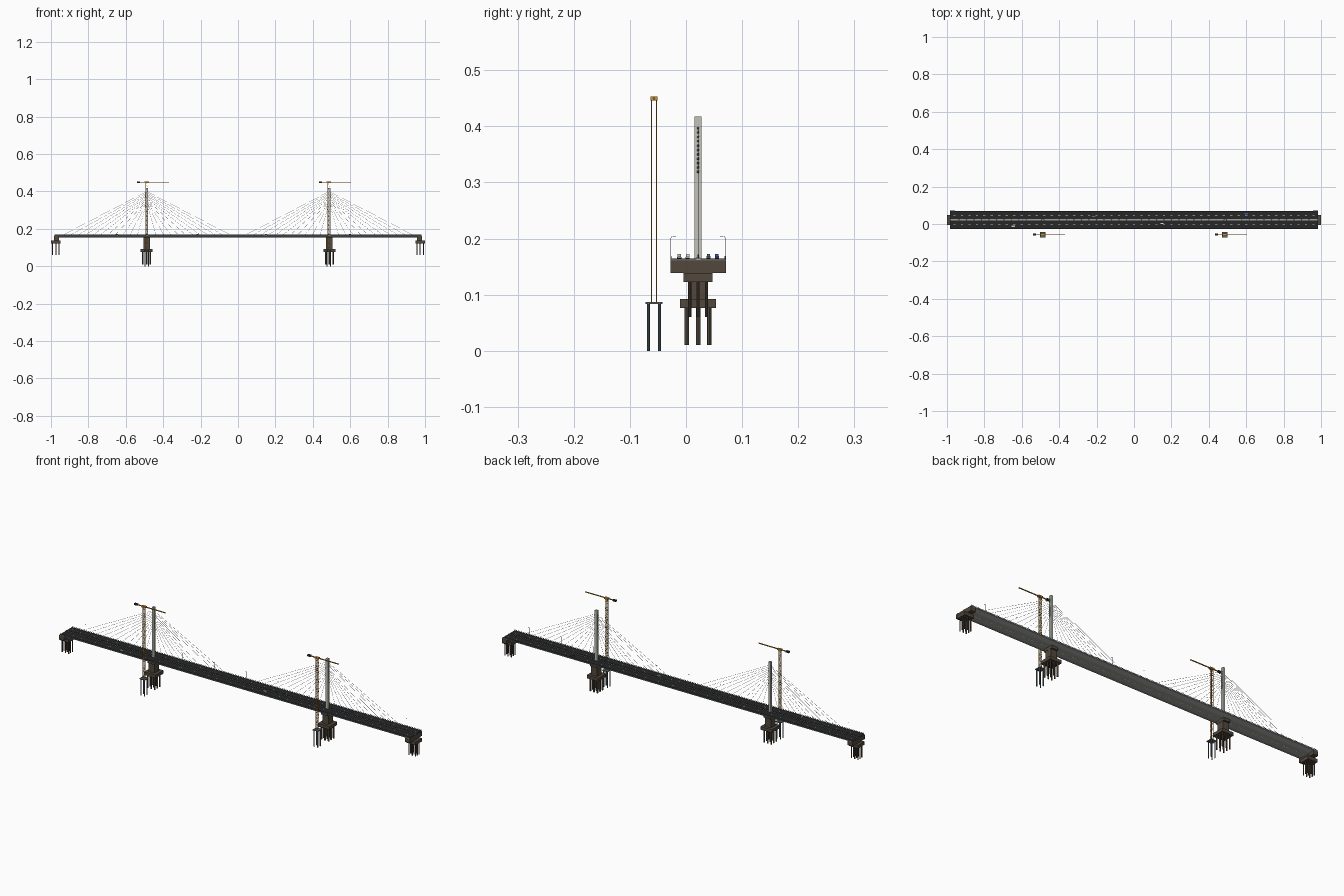
import bpy, bmesh, math
from mathutils import Vector, Matrix

if "Cube" in bpy.data.objects:
    bpy.data.objects.remove(bpy.data.objects["Cube"])

CY = 0.0215          # bridge centre line
PX = 0.488           # pylon distance from the middle


def mat(name, r, g, b):
    m = bpy.data.materials.new(name)
    m.diffuse_color = (r, g, b, 1)
    m.use_nodes = True
    m.node_tree.nodes["Principled BSDF"].inputs["Base Color"].default_value = m.diffuse_color
    return m


EARTH = mat("brown concrete", 0.085, 0.066, 0.048)
CONC = mat("pale concrete", 0.54, 0.54, 0.49)
GIRD = mat("girder grey", 0.36, 0.36, 0.35)
ROAD = mat("asphalt", 0.02, 0.02, 0.021)
WHITE = mat("white paint", 0.8, 0.8, 0.77)
STEEL = mat("blue grey steel", 0.11, 0.14, 0.155)
CABLE = mat("cable grey", 0.5, 0.5, 0.5)
YEL = mat("crane amber", 0.6, 0.27, 0.035)
BLUE = mat("car blue", 0.04, 0.1, 0.35)
BLACK = mat("near black", 0.025, 0.025, 0.025)


class Part:
    """Collects boxes, rods and prisms into one object."""
    def __init__(self, name, *mats):
        self.name, self.mats, self.bm = name, mats, bmesh.new()

    def box(self, x0, x1, y0, y1, z0, z1):
        m = Matrix.Translation(((x0 + x1) / 2, (y0 + y1) / 2, (z0 + z1) / 2)) @ \
            Matrix.Diagonal((abs(x1 - x0), abs(y1 - y0), abs(z1 - z0), 1))
        bmesh.ops.create_cube(self.bm, size=1, matrix=m)

    def cbox(self, x, y, hx, hy, z0, z1):
        self.box(x - hx, x + hx, y - hy, y + hy, z0, z1)

    def rod(self, a, b, r, n=4):
        a, b = Vector(a), Vector(b)
        d = b - a
        m = Matrix.Translation((a + b) / 2) @ d.to_track_quat('Z', 'Y').to_matrix().to_4x4()
        bmesh.ops.create_cone(self.bm, cap_ends=True, segments=n, radius1=r,
                              radius2=r, depth=d.length, matrix=m)

    def prism(self, prof, x0, x1):
        ends = [[self.bm.verts.new((x, y, z)) for y, z in prof] for x in (x0, x1)]
        n = len(prof)
        for i in range(n):
            j = (i + 1) % n
            self.bm.faces.new((ends[0][i], ends[0][j], ends[1][j], ends[1][i]))
        self.bm.faces.new(ends[0])
        self.bm.faces.new(ends[1])

    def done(self, smooth=False):
        bmesh.ops.recalc_face_normals(self.bm, faces=self.bm.faces)
        me = bpy.data.meshes.new(self.name)
        self.bm.to_mesh(me)
        self.bm.free()
        for m in self.mats:
            me.materials.append(m)
        ob = bpy.data.objects.new(self.name, me)
        bpy.context.collection.objects.link(ob)
        if smooth:
            bpy.context.view_layer.objects.active = ob
            ob.select_set(True)
            bpy.ops.object.shade_smooth_by_angle()
            ob.select_set(False)


# Deck: trapezoid girder with wing slabs, asphalt on top
L = 0.982
p = Part("deck_girder", GIRD)
p.prism([(CY - .049, .1625), (CY - .049, .160), (CY - .026, .153),
         (CY + .026, .153), (CY + .049, .160), (CY + .049, .1625)], -L, L)
p.done()
p = Part("road_surface", ROAD)
for s in (-1, 1):
    p.box(-L, L, CY + s * .004, CY + s * .0485, .1625, .1645)
p.done()
p = Part("median", GIRD)
p.box(-L, L, CY - .004, CY + .004, .1625, .1650)
p.done()

# Lane dashes and pale joint plates beneath
p = Part("lane_dashes", WHITE)
for i in range(49):
    x = -.96 + i * .04
    for s in (-1, 1):
        p.cbox(x, CY + s * .0255, .006, .0003, .1645, .1647)
p.done()
p = Part("underside_plates", WHITE)
for i in range(33):
    p.cbox(-.96 + i * .06, CY, .019, .0018, .1526, .153)
p.done()

# Edge barriers with posts, and median rail
p = Part("edge_barrier", STEEL)
for s in (-1, 1):
    y = CY + s * .048
    p.cbox(0, y, L, .001, .1625, .1655)
    p.cbox(0, y, L, .0006, .1680, .1688)
    for i in range(50):
        p.cbox(-.98 + i * .04, y, .0007, .0007, .1625, .1685)
p.done()
p = Part("median_rail", STEEL)
for s in (-1, 1):
    p.cbox(0, CY + s * .0033, L, .0005, .165, .1672)
p.done()

# Street lamps on both edges
p = Part("street_lamps", CABLE)
for i in range(11):
    x = -.9 + i * .18
    for s in (-1, 1):
        y = CY + s * .049
        pts = [(x, y, .162), (x, y, .200), (x, y - s * .002, .2035), (x, y - s * .007, .2045)]
        for a, b in zip(pts, pts[1:]):
            p.rod(a, b, .0004)
        p.cbox(x, y - s * .008, .0008, .0018, .2038, .2048)
p.done()

# Abutments: back wall, cap and piles
walls, piles = Part("abutment", EARTH), Part("abutment_piles", EARTH)
for s in (-1, 1):
    walls.box(s * .958, s * .985, CY - .0495, CY + .0495, .139, .161)
    walls.box(s * .948, s * 1.0, CY - .026, CY + .026, .123, .139)
    for dx in (-.018, 0, .018):
        for dy in (-.015, 0, .015):
            q = s * .974 + dx, CY + dy
            piles.rod((*q, .06), (*q, .124), .003, 10)
walls.done()
piles.done(True)

# Pylon foundations: piles, pile cap and pier
cap, piles, tower = Part("pier", EARTH), Part("pier_piles", EARTH), Part("pylon", CONC)
anch, cab = Part("cable_anchors", STEEL), Part("stay_cables", CABLE)
for s in (-1, 1):
    X = s * PX
    cap.cbox(X, CY, .032, .032, .076, .092)
    cap.cbox(X, CY, .017, .018, .092, .139)
    cap.cbox(X, CY, .018, .026, .139, .154)
    for dx in (-.02, 0, .02):
        for dy in (-.02, 0, .02):
            piles.rod((X + dx, CY + dy, .01), (X + dx, CY + dy, .077), .004, 12)
    # Pylon shaft with its fan of stays in the central plane
    tower.cbox(X, CY, .0062, .0062, .153, .418)
    for i in range(11):
        z, reach = .32 + i * .0077, .05 + i * .04
        for d in (-1, 1):
            a, b = Vector((X + d * .006, CY, z)), Vector((X + d * reach, CY, .166))
            u = (b - a).normalized()
            cab.rod(a, b, .0005, 5)
            anch.rod(a - u * .001, a + u * .003, .0017, 8)
            anch.rod(b - u * .006, b, .0013, 8)
for q in (cap, piles, tower, anch, cab):
    q.done(q is piles)

# Tower cranes on piled platforms in front of each pylon
YC, W = -.057, .0045
base, mast = Part("crane_platform", STEEL), Part("crane_mast", YEL)
jib, cw = Part("crane_jib", YEL), Part("crane_counterweight", BLACK)
for X in (-PX, PX - .003):
    base.cbox(X, YC, .015, .015, .083, .087)
    for dx in (-1, 1):
        for dy in (-1, 1):
            base.rod((X + dx * .010, YC + dy * .010, 0), (X + dx * .010, YC + dy * .010, .084), .0026, 10)
            mast.cbox(X + dx * W, YC + dy * W, .0008, .0008, .087, .447)
    # Zigzag bracing on the front and back of the mast
    for k in range(30):
        z, f = .087 + k * .012, W if k % 2 else -W
        for y in (YC - W, YC + W):
            mast.rod((X - f, y, z), (X + f, y, z + .012), .0005)
            mast.cbox(X, y, W, .0005, z - .0005, z + .0005)
    # Slewing box, jib and counterweight
    jib.cbox(X, YC, .011, .0065, .446, .453)
    jib.box(X - .052, X + .120, YC - .002, YC + .002, .4475, .4515)
    cw.cbox(X - .044, YC, .009, .0055, .446, .4535)
for q in (base, mast, jib, cw):
    q.done()

# Cars: body, cabin and wheels
wheels = Part("car_wheels", BLACK)
for name, m, x, y in (("car_pale", CONC, -.645, -.012), ("car_white", WHITE, .15, .003),
                      ("car_dark", STEEL, -.215, .040), ("car_blue", BLUE, .6, .055)):
    p = Part(name, m)
    p.cbox(x, y, .009, .0034, .1655, .1693)
    p.cbox(x - .001, y, .005, .0029, .1693, .1722)
    p.done()
    for dx in (-.0055, .0055):
        wheels.rod((x + dx, y - .0036, .166), (x + dx, y + .0036, .166), .0015, 10)
wheels.done()
